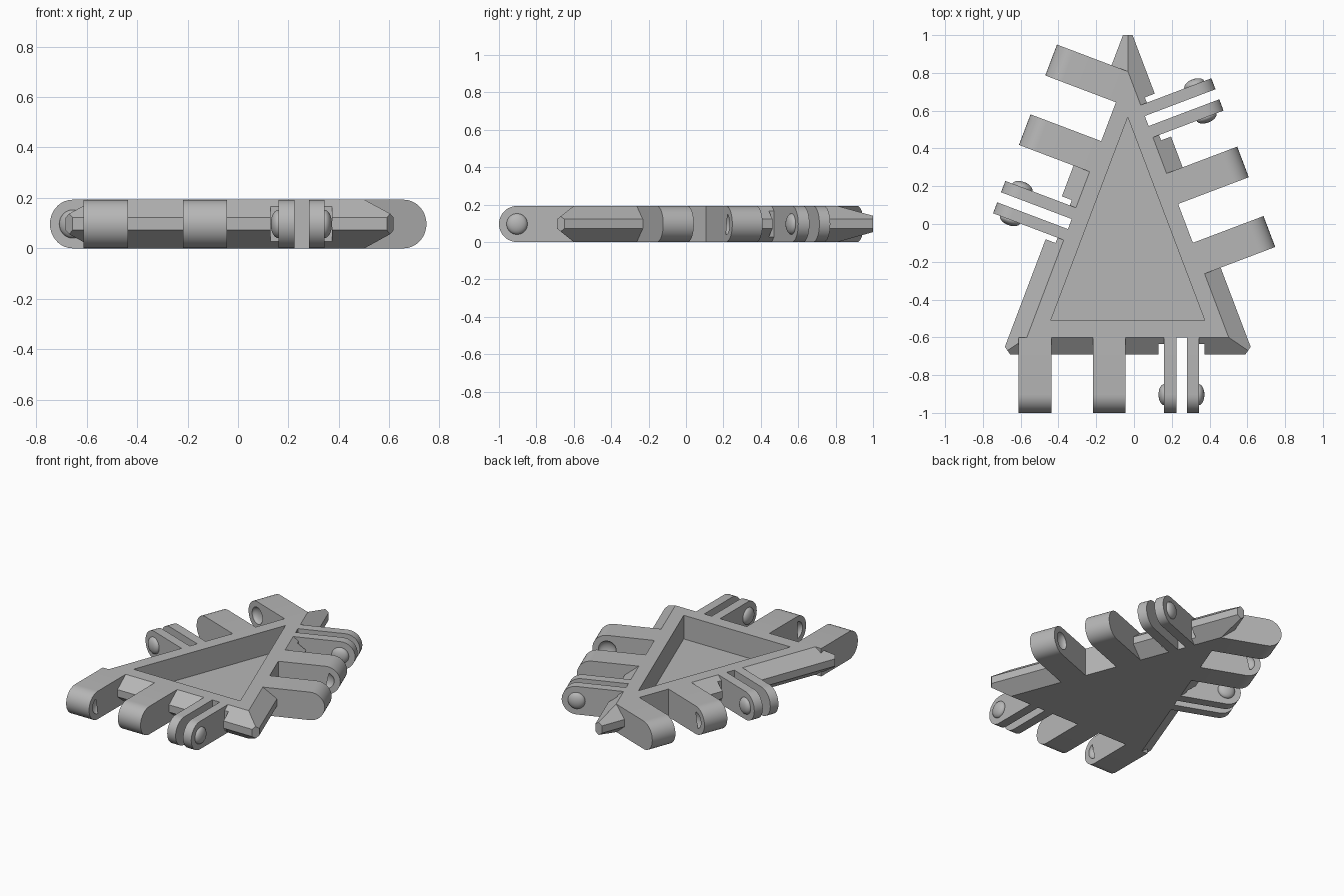
import bpy, bmesh, math
from mathutils import Matrix, Vector

cube = bpy.data.objects.get("Cube")
if cube:
    bpy.data.objects.remove(cube)

H = 0.193                    # full thickness
R = H / 2                    # knuckle radius
REACH = 0.40                 # knuckle length beyond the top edge
CX = -0.033                  # symmetry line of the triangle
TILT = math.radians(20.75)   # lean of the long sides

grey = bpy.data.materials.new("plain grey")
grey.use_nodes = True
grey.diffuse_color = (0.47, 0.47, 0.47, 1)
grey.node_tree.nodes["Principled BSDF"].inputs["Base Color"].default_value = (0.47, 0.47, 0.47, 1)


def finish(bm, name, smooth=False):
    bmesh.ops.recalc_face_normals(bm, faces=bm.faces[:])
    mesh = bpy.data.meshes.new(name)
    bm.to_mesh(mesh)
    bm.free()
    mesh.materials.append(grey)
    ob = bpy.data.objects.new(name, mesh)
    bpy.context.collection.objects.link(ob)
    if smooth:
        select(ob)
        bpy.ops.object.shade_smooth_by_angle(angle=math.radians(30))
    return ob


def select(ob):
    bpy.ops.object.select_all(action='DESELECT')
    ob.select_set(True)
    bpy.context.view_layer.objects.active = ob


def loft(bm, rings):
    """Closed solid through matching rings of points."""
    loops = [[bm.verts.new(p) for p in ring] for ring in rings]
    n = len(loops[0])
    for a, b in zip(loops, loops[1:]):
        for i in range(n):
            j = (i + 1) % n
            bm.faces.new((a[i], a[j], b[j], b[i]))
    bm.faces.new(loops[0][::-1])
    bm.faces.new(loops[-1])


def box(bm, frame, x0, x1, y0, y1):
    ring = [(x0, y0), (x1, y0), (x1, y1), (x0, y1)]
    loft(bm, [[frame @ Vector((x, y, z)) for x, y in ring] for z in (-0.1, H + 0.1)])


def ellipsoid(bm, frame, s, width, radius):
    place = frame @ Matrix.Translation((REACH - R, s, R)) @ Matrix.Diagonal((radius, width, radius, 1))
    bmesh.ops.create_uvsphere(bm, u_segments=28, v_segments=16, radius=1, matrix=place)


def cut(ob, bm):
    cutter = finish(bm, "cutter")
    cutter.hide_render = True
    mod = ob.modifiers.new("cut", 'BOOLEAN')
    mod.operation = 'DIFFERENCE'
    mod.solver = 'EXACT'
    mod.object = cutter
    select(ob)
    bpy.ops.object.modifier_apply(modifier=mod.name)
    bpy.data.objects.remove(cutter)


def triangle(apex, base, z):
    half = (apex - base) * math.tan(TILT)
    return [(CX - half, base, z), (CX + half, base, z), (CX, apex, z)]


# Body: bevelled triangular slab with blunted corners
bm = bmesh.new()
loft(bm, [triangle(0.81, -0.60, 0), triangle(1.067, -0.69, 0.072),
          triangle(1.067, -0.69, 0.122), triangle(0.81, -0.60, H)])
blunt = [((CX, 1.0, 0), (0, 1, 0))]
blunt += [((CX + s * 0.637, -0.67, 0), (s * 0.823, -0.568, 0)) for s in (-1, 1)]
for point, normal in blunt:
    bmesh.ops.bisect_plane(bm, geom=bm.verts[:] + bm.edges[:] + bm.faces[:],
                           plane_co=point, plane_no=normal, clear_outer=True)
    bmesh.ops.holes_fill(bm, edges=[e for e in bm.edges if e.is_boundary], sides=0)
body = finish(bm, "triangular_body")

# Side frames: local x points outward, local y runs along the side
half = 1.41 * math.tan(TILT)
sides = [("front", (CX - half, -0.60), -math.pi / 2, -0.045),
         ("left", (CX + half, -0.60), TILT, 0.36),
         ("right", (CX, 0.81), math.pi - TILT, 0.002)]

PLAIN = [(0.0, 0.175), (0.395, 0.568)]
FORK = [(0.772, 0.836), (0.893, 0.955)]

# Pocket and clearances cut out of the body
cuts = bmesh.new()
loft(cuts, [triangle(0.565, -0.51, z) for z in (0.03, H + 0.1)])


def knuckle(frame, name, y0, y1, socket=None):
    arc = [math.pi * (i / 18 - 0.5) for i in range(19)]
    profile = [(0, 0)] + [(REACH - R + R * math.cos(a), R + R * math.sin(a)) for a in arc] + [(0, H)]
    b = bmesh.new()
    loft(b, [[frame @ Vector((x, y, z)) for x, z in profile] for y in (y0, y1)])
    ob = finish(b, name)
    if socket is not None:
        b = bmesh.new()
        ellipsoid(b, frame, socket, 0.032, 0.057)
        cut(ob, b)
    select(ob)
    bpy.ops.object.shade_smooth_by_angle(angle=math.radians(30))


for side, corner, angle, start in sides:
    frame = (Matrix.Translation((corner[0], corner[1], 0)) @ Matrix.Rotation(angle, 4, 'Z')
             @ Matrix.Translation((0, start, 0)))
    # Socketed knuckles, hollows facing each other
    knuckle(frame, side + "_socket_knuckle_outer", *PLAIN[0], socket=PLAIN[0][1])
    knuckle(frame, side + "_socket_knuckle_inner", *PLAIN[1], socket=PLAIN[1][0])
    # Forked pair with domed knobs on the outside
    for i, (y0, y1) in enumerate(FORK):
        knuckle(frame, f"{side}_fork_prong_{i + 1}", y0, y1)
        b = bmesh.new()
        ellipsoid(b, frame, (y0, y1)[i], 0.03, 0.056)
        finish(b, f"{side}_knob_{i + 1}", smooth=True)
    # Clearance around the fork, its slot, and the bay between sockets
    box(cuts, frame, 0.035, 0.2, FORK[0][0] - 0.03, FORK[0][1] - 0.01)
    box(cuts, frame, 0.0, 0.2, FORK[0][1], FORK[1][0])
    box(cuts, frame, 0.035, 0.2, FORK[1][0] + 0.01, FORK[1][1] + 0.03)
    if side != "front":
        box(cuts, frame, 0.0, 0.2, PLAIN[0][1], PLAIN[1][0])

cut(body, cuts)
